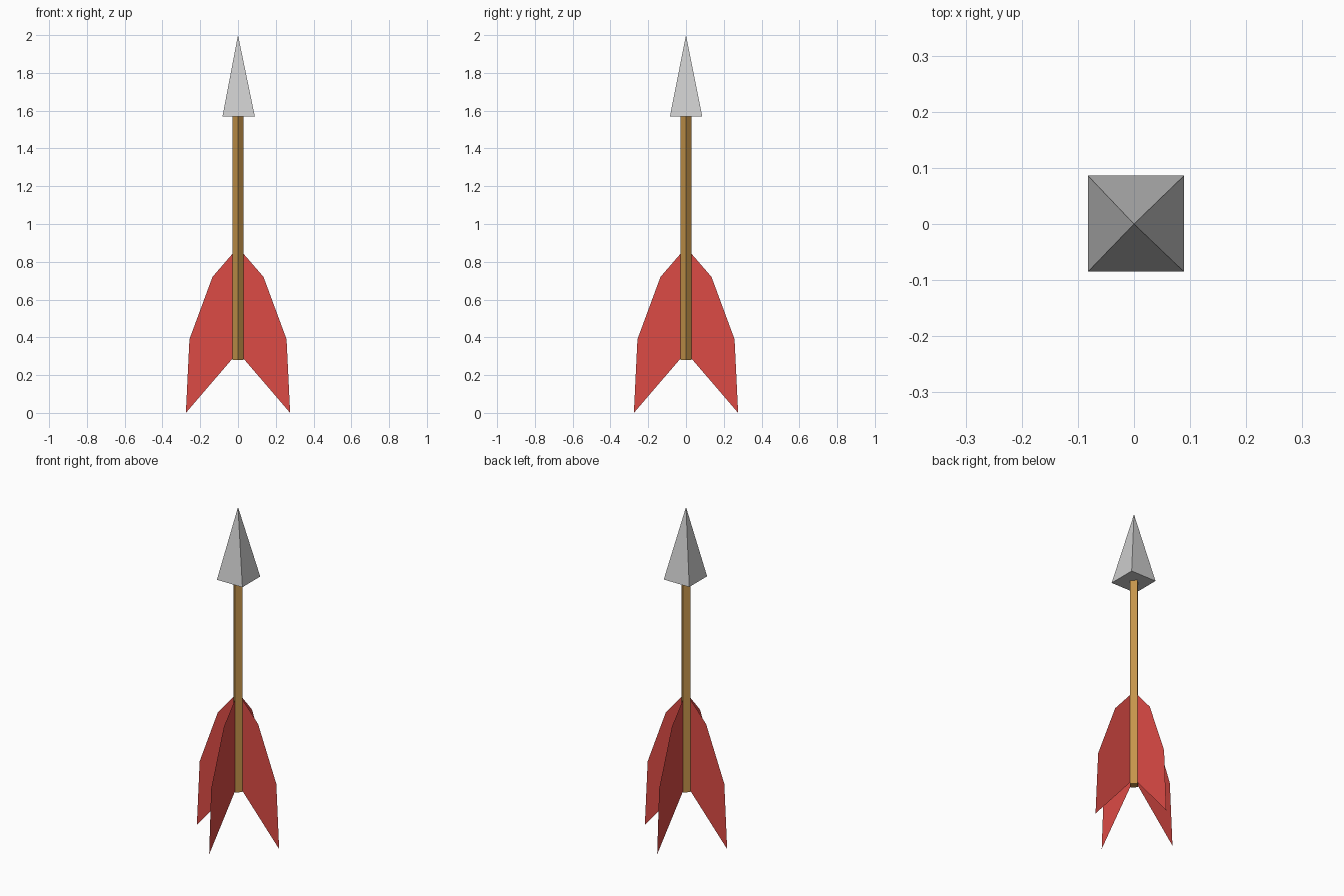
import bpy
from math import cos, sin, pi

if "Cube" in bpy.data.objects:
    bpy.data.objects.remove(bpy.data.objects["Cube"])


def material(name, rgb):
    mat = bpy.data.materials.new(name)
    mat.diffuse_color = (*rgb, 1)
    mat.use_nodes = True
    mat.node_tree.nodes["Principled BSDF"].inputs["Base Color"].default_value = mat.diffuse_color
    return mat


def mesh_object(name, verts, faces, mat=None):
    mesh = bpy.data.meshes.new(name)
    mesh.from_pydata(verts, [], faces)
    obj = bpy.data.objects.new(name, mesh)
    bpy.context.collection.objects.link(obj)
    if mat:
        mesh.materials.append(mat)
    return obj


wood = material("wood", (0.56, 0.3, 0.07))
red = material("red_feather", (0.72, 0.07, 0.06))

SHAFT_R = 0.029
SHAFT_BOTTOM, HEAD_BASE, TIP = 0.28, 1.57, 2.0

# Shaft: square bar with its corners on the x and y axes
bpy.ops.mesh.primitive_cylinder_add(
    vertices=4, radius=SHAFT_R, depth=HEAD_BASE - SHAFT_BOTTOM,
    location=(0, 0, (HEAD_BASE + SHAFT_BOTTOM) / 2))
shaft = bpy.context.object
shaft.name = "shaft"
shaft.data.materials.append(wood)

# Arrowhead: four-sided pyramid, base very slightly off centre
mesh_object(
    "arrowhead",
    [(-0.082, -0.085, HEAD_BASE), (0.089, -0.085, HEAD_BASE),
     (0.089, 0.086, HEAD_BASE), (-0.082, 0.086, HEAD_BASE), (0, 0, TIP)],
    [(3, 2, 1, 0), (0, 1, 4), (1, 2, 4), (2, 3, 4), (3, 0, 4)])

# Feathers: four flat vanes, one on each shaft corner
vane = [(SHAFT_R - 0.002, 0.845), (0.135, 0.72), (0.257, 0.39),
        (0.276, 0.0), (SHAFT_R - 0.002, 0.29)]
for i in range(4):
    a = i * pi / 2
    mesh_object(f"feather_{i + 1}",
                [(r * cos(a), r * sin(a), z) for r, z in vane],
                [range(len(vane))], red)
